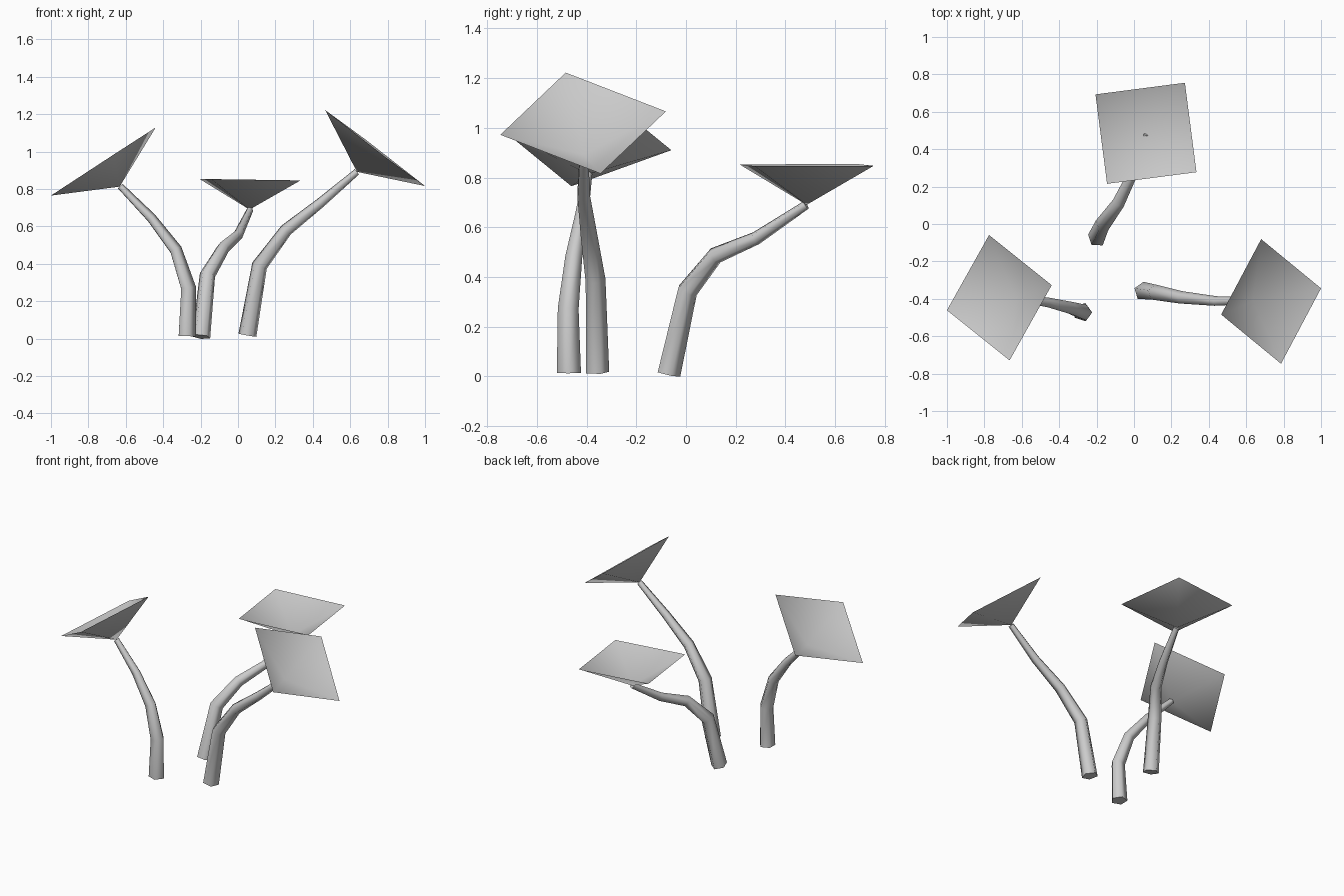
import bpy, bmesh, math
from mathutils import Vector, Quaternion

if "Cube" in bpy.data.objects:
    bpy.data.objects.remove(bpy.data.objects["Cube"])

SIDES = 5
CAP_DEPTH = 0.16


def finish(name, bm):
    bmesh.ops.recalc_face_normals(bm, faces=bm.faces)
    for f in bm.faces:
        f.smooth = len(f.verts) < 5
    me = bpy.data.meshes.new(name)
    bm.to_mesh(me)
    bm.free()
    ob = bpy.data.objects.new(name, me)
    bpy.context.collection.objects.link(ob)
    return ob


def stem(name, path, radii, phase):
    """Tapered five-sided tube swept along a bent path."""
    pts = [Vector(p) for p in path]
    bm = bmesh.new()
    rings, q, prev = [], Quaternion(), Vector((0, 0, 1))
    for i, (p, r) in enumerate(zip(pts, radii)):
        a = (p - pts[i - 1]).normalized() if i > 0 else Vector()
        b = (pts[i + 1] - p).normalized() if i < len(pts) - 1 else Vector()
        t = (a + b).normalized()
        q = prev.rotation_difference(t) @ q
        prev = t
        ring = []
        for k in range(SIDES):
            w = phase + math.tau * k / SIDES
            ring.append(bm.verts.new(p + q @ Vector((r * math.cos(w), r * math.sin(w), 0))))
        rings.append(ring)
    for lo, hi in zip(rings, rings[1:]):
        for k in range(SIDES):
            n = (k + 1) % SIDES
            bm.faces.new((lo[k], lo[n], hi[n], hi[k]))
    bm.faces.new(rings[0][::-1])
    bm.faces.new(rings[-1])
    return finish(name, bm)


def cap(name, center, half_a, half_b):
    """Open four-sided cone: rim from two half diagonals, apex below."""
    c, a, b = Vector(center), Vector(half_a), Vector(half_b)
    bm = bmesh.new()
    rim = [bm.verts.new(c + d) for d in (a, b, -a, -b)]
    apex = bm.verts.new(c - a.cross(b).normalized() * CAP_DEPTH)
    for k in range(4):
        bm.faces.new((rim[k], apex, rim[(k + 1) % 4]))
    return finish(name, bm)


RADII = (0.051, 0.044, 0.036, 0.028, 0.019)

# back mushroom
stem("back_stem", [(-0.197, -0.073, 0.01), (-0.163, 0.003, 0.345), (-0.08, 0.115, 0.485),
                   (0.0, 0.28, 0.555), (0.064, 0.483, 0.69)], RADII, 0.3)
cap("back_cap", (0.064, 0.485, 0.85), (0.27, -0.208, -0.004), (0.208, 0.27, -0.003))

# right mushroom
stem("right_stem", [(0.05, -0.36, 0.018), (0.115, -0.368, 0.39), (0.257, -0.395, 0.58),
                    (0.44, -0.414, 0.725), (0.636, -0.412, 0.892)], RADII, 0.3)
cap("right_cap", (0.733, -0.414, 1.019), (0.267, 0.07, -0.203), (-0.053, 0.333, 0.047))

# left mushroom
stem("left_stem", [(-0.276, -0.471, 0.014), (-0.268, -0.474, 0.27), (-0.335, -0.452, 0.475),
                   (-0.465, -0.42, 0.645), (-0.63, -0.395, 0.814)], RADII, 0.0)
cap("left_cap", (-0.72, -0.394, 0.947), (0.28, 0.067, 0.182), (-0.055, 0.335, -0.037))
